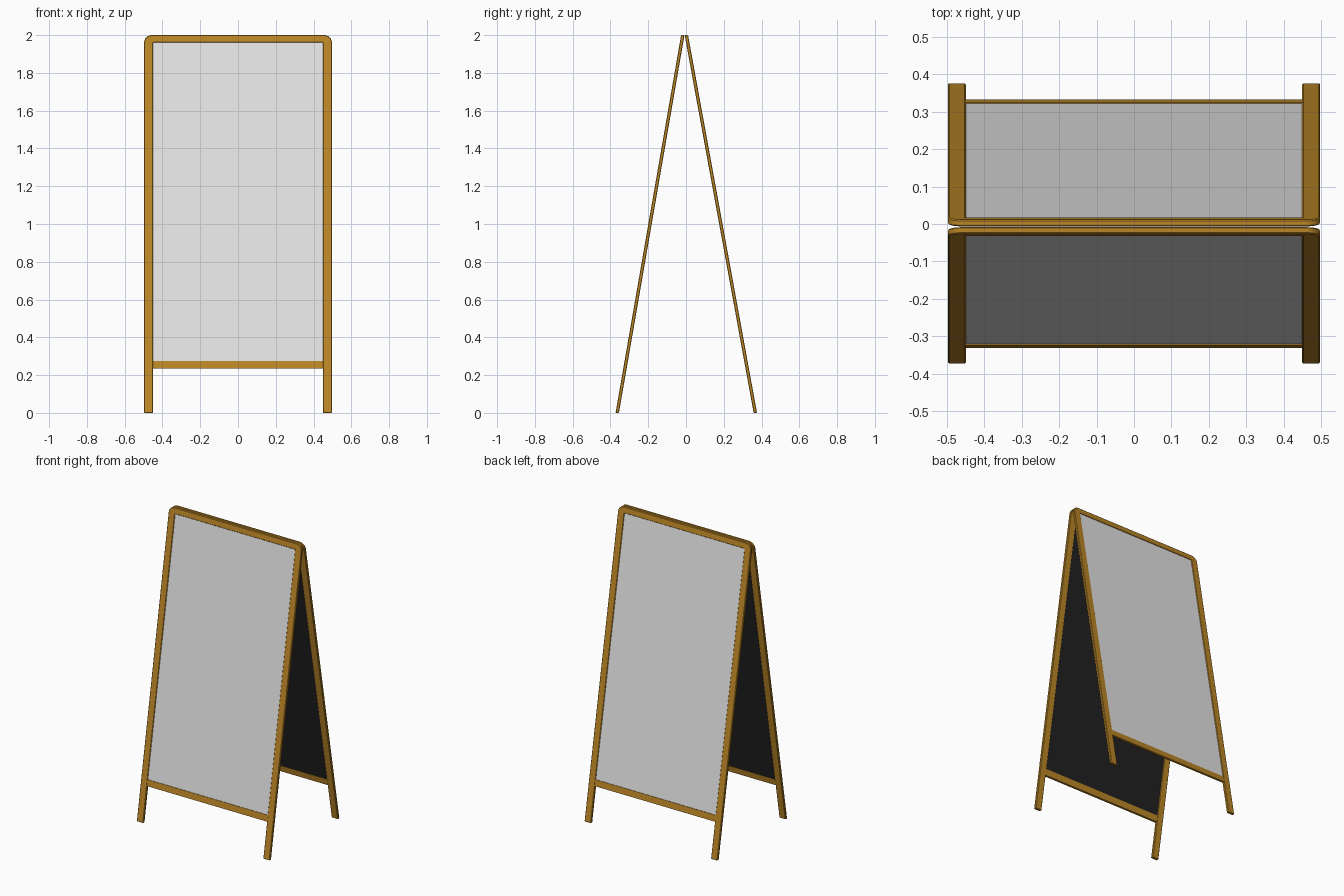
import bpy, bmesh, math

if "Cube" in bpy.data.objects:
    bpy.data.objects.remove(bpy.data.objects["Cube"])

HALF, INNER, TOP = 0.497, 0.449, 2.0
THICK, RADIUS = 0.018, 0.04


def material(name, rgb):
    m = bpy.data.materials.new(name)
    m.diffuse_color = (*rgb, 1)
    m.use_nodes = True
    m.node_tree.nodes["Principled BSDF"].inputs["Base Color"].default_value = m.diffuse_color
    return m


wood = material("wood", (0.50, 0.24, 0.02))
poster = material("light_grey", (0.78, 0.78, 0.78))
black = material("black_backing", (0.015, 0.015, 0.015))


def slab(name, outline, lean, t0, t1, mats, bevel=0.0):
    """Extrude an (x, z) outline through depths t0..t1 and lean it."""
    side, foot, slope = lean
    bm = bmesh.new()
    layers = [[bm.verts.new((x, side * (foot - slope * z - t), z)) for x, z in outline]
              for t in (t0, t1)]
    outer = bm.faces.new(layers[0])
    inner = bm.faces.new(layers[1][::-1])
    n = len(outline)
    for i in range(n):
        j = (i + 1) % n
        bm.faces.new((layers[0][i], layers[1][i], layers[1][j], layers[0][j]))
    # the inward face takes the last material
    inner.material_index = len(mats) - 1
    bmesh.ops.recalc_face_normals(bm, faces=bm.faces)
    me = bpy.data.meshes.new(name)
    bm.to_mesh(me)
    bm.free()
    for m in mats:
        me.materials.append(m)
    ob = bpy.data.objects.new(name, me)
    bpy.context.collection.objects.link(ob)
    if bevel:
        mod = ob.modifiers.new("soft_edges", 'BEVEL')
        mod.width = bevel
        mod.segments = 1
        mod.limit_method = 'ANGLE'
        mod.angle_limit = math.radians(40)
    return ob


def rect(x, z0, z1):
    return [(-x, z0), (x, z0), (x, z1), (-x, z1)]


# Legs and top rail: upside-down U with rounded outer corners
arc = [(HALF - RADIUS + RADIUS * math.cos(a), TOP - RADIUS + RADIUS * math.sin(a))
       for a in (math.radians(15 * k) for k in range(7))]
right = [(INNER, 1.96), (INNER, 0), (HALF, 0)] + arc
u_shape = right + [(-x, z) for x, z in reversed(right)]

# side direction, foot position, lean
leans = {"front": (-1, 0.373, 0.1735), "back": (1, 0.376, 0.1825)}
for label, lean in leans.items():
    slab(label + "_frame", u_shape, lean, 0, THICK, [wood], 0.003)
    slab(label + "_lower_rail", rect(INNER + 0.002, 0.235, 0.276), lean,
         0.001, THICK - 0.001, [wood])
    # Board: light outside, black inside
    slab(label + "_board", rect(INNER + 0.002, 0.27, 1.964), lean,
         0.004, THICK - 0.004, [poster, black])
